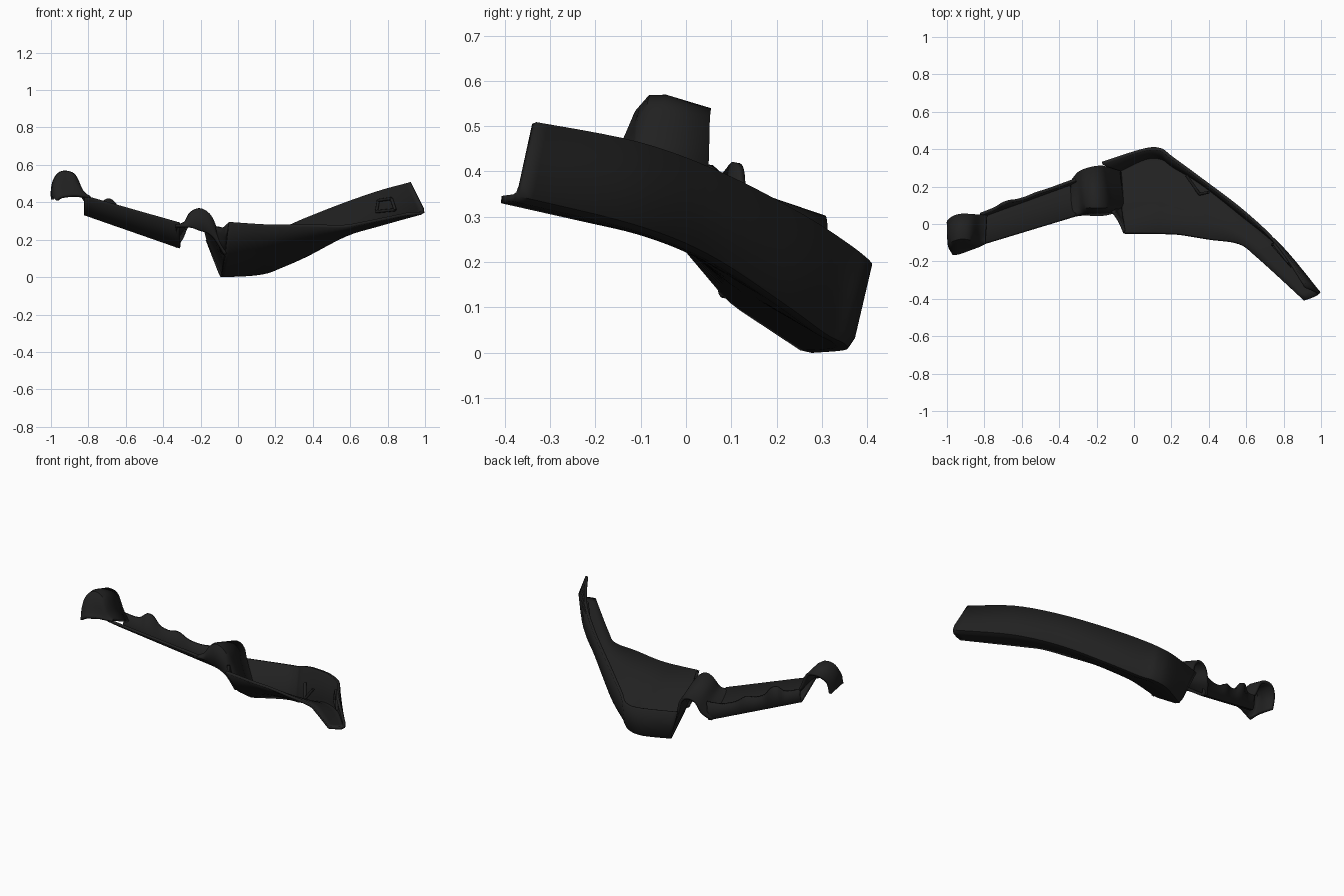
import bpy, bmesh, math
from mathutils import Vector

cube = bpy.data.objects.get("Cube")
if cube:
    bpy.data.objects.remove(cube)

black = bpy.data.materials.new("matte black plastic")
black.use_nodes = True
colour = (0.015, 0.015, 0.015, 1)
black.diffuse_color = colour
bsdf = next(n for n in black.node_tree.nodes if n.type == 'BSDF_PRINCIPLED')
bsdf.inputs["Base Color"].default_value = colour
bsdf.inputs["Roughness"].default_value = 0.6


def spline(a, b, c, d, t):
    """Point on the smooth curve between b and c."""
    return 0.5 * (2 * b + (c - a) * t + (2 * a - 5 * b + 4 * c - d) * t * t
                  + (3 * b - a - 3 * c + d) * t ** 3)


def soften(row, r):
    """Round the inner corners of one cross-section."""
    out = [row[0]]
    for a, b, c in zip(row, row[1:], row[2:]):
        p = b + (a - b) * min(0.45, r / max((a - b).length, 1e-4))
        q = b + (c - b) * min(0.45, r / max((c - b).length, 1e-4))
        out += [p, (p + q) / 4 + b / 2, q]
    return out + [row[-1]]


def shell(name, rows, radius=0.03, steps=6, thickness=0.016):
    """Loft a thin shell through cross-sections."""
    rows = [[Vector(p) for p in row] for row in rows]
    n, dense = len(rows), []
    for i in range(n - 1):
        quad = [rows[max(0, min(n - 1, i + k))] for k in (-1, 0, 1, 2)]
        dense += [[spline(*pts, s / steps) for pts in zip(*quad)] for s in range(steps)]
    dense.append(rows[-1])
    bm = bmesh.new()
    grid = [[bm.verts.new(p) for p in soften(row, radius)] for row in dense]
    for r0, r1 in zip(grid, grid[1:]):
        for j in range(len(r0) - 1):
            bm.faces.new((r0[j], r1[j], r1[j + 1], r0[j + 1]))
    bmesh.ops.recalc_face_normals(bm, faces=bm.faces)
    mesh = bpy.data.meshes.new(name)
    bm.to_mesh(mesh)
    bm.free()
    ob = bpy.data.objects.new(name, mesh)
    bpy.context.collection.objects.link(ob)
    mesh.materials.append(black)
    solid = ob.modifiers.new("thickness", 'SOLIDIFY')
    solid.thickness, solid.offset = thickness, 0
    finish(ob)


def finish(ob):
    bpy.ops.object.select_all(action='DESELECT')
    ob.select_set(True)
    bpy.context.view_layer.objects.active = ob
    bpy.ops.object.shade_smooth_by_angle(angle=math.radians(40))


# Wide panel: front edge, floor middle, floor back, wall rim
shell("wide_panel", [
    [(-.05, -.047, .29), (-.07, .10, .115), (-.09, .28, -.004), (-.17, .325, .20)],
    [(.08, -.048, .28), (.09, .13, .13), (.06, .352, .002), (.05, .395, .195)],
    [(.17, -.05, .275), (.17, .12, .145), (.15, .352, .015), (.14, .398, .205)],
    [(.25, -.055, .275), (.25, .10, .165), (.21, .31, .037), (.20, .355, .24)],
    [(.40, -.08, .275), (.38, .07, .193), (.36, .22, .102), (.35, .245, .31)],
    [(.56, -.105, .272), (.55, -.01, .235), (.58, .05, .215), (.58, .07, .40)],
    [(.66, -.18, .287), (.71, -.13, .277), (.785, -.12, .282), (.768, -.11, .465)],
    [(.908, -.408, .338), (.95, -.395, .34), (1.0, -.37, .343), (.918, -.335, .507)],
])

# Upturned lip closing the gap between panel and bridge
shell("bridge_gusset", [
    [(-.05, -.047, .29), (-.065, .035, .20), (-.07, .10, .12)],
    [(-.08, .02, .265), (-.09, .05, .215), (-.085, .10, .13)],
    [(-.115, .07, .27), (-.105, .075, .22), (-.09, .10, .14)],
], radius=.02, steps=3)

# Arched bridge joining the panel to the arm: front skirt, shoulder, back edge
shell("arched_bridge", [
    [(-.07, .075, .125), (-.06, .10, .12), (-.075, .28, .01)],
    [(-.12, .06, .20), (-.11, .09, .25), (-.155, .305, .185)],
    [(-.16, .052, .235), (-.148, .085, .335), (-.18, .31, .265)],
    [(-.205, .05, .25), (-.20, .085, .37), (-.22, .305, .295)],
    [(-.245, .052, .265), (-.25, .085, .35), (-.27, .29, .275)],
    [(-.28, .05, .27), (-.285, .075, .295), (-.30, .27, .21)],
    [(-.335, .038, .275), (-.335, .05, .275), (-.335, .225, .16)],
])

# Narrow arm: sloping floor with a wavy back wall (t, wall height, lean)
arm = []
for t, h, lean in [(0, .12, .012), (.15, .09, .012), (.3, .085, .012), (.42, .105, .015),
                   (.52, .09, .012), (.62, .095, .016), (.70, .13, .025), (.77, .13, .025),
                   (.85, .09, .015), (1, .085, .012)]:
    x = -.31 - .51 * t
    low = Vector((x, .225 - .185 * t, .152 + .178 * t))
    arm.append([(x, .045 - .155 * t, .285 + .145 * t), low, low + Vector((0, lean, h))])
shell("narrow_arm", arm, radius=.02, steps=4)

# End hook: front lip, skirt base, rounded shoulder, back edge
shell("end_hook", [
    [(-.79, -.10, .425), (-.795, -.097, .428), (-.80, -.09, .43), (-.79, .045, .37)],
    [(-.83, -.118, .43), (-.833, -.11, .44), (-.835, -.10, .465), (-.83, .05, .43)],
    [(-.87, -.133, .435), (-.873, -.118, .45), (-.875, -.09, .55), (-.87, .052, .515)],
    [(-.915, -.15, .432), (-.917, -.13, .45), (-.92, -.083, .573), (-.92, .053, .532)],
    [(-.945, -.158, .425), (-.95, -.139, .45), (-.96, -.093, .56), (-.96, .043, .522)],
    [(-.962, -.16, .415), (-.972, -.14, .435), (-.985, -.11, .51), (-.99, .02, .485)],
    [(-.965, -.157, .41), (-.977, -.138, .42), (-.99, -.115, .435), (-.993, .0, .415)],
], radius=.04)


def rib(name, start, end, radius=.008):
    """Small raised rod between two points."""
    a, b = Vector(start), Vector(end)
    bpy.ops.mesh.primitive_cylinder_add(vertices=10, radius=radius, depth=(b - a).length,
                                        location=(a + b) / 2)
    ob = bpy.context.object
    ob.name = name
    ob.rotation_euler = (b - a).to_track_quat('Z', 'Y').to_euler()
    ob.data.materials.append(black)
    finish(ob)


# Small clip ribs on the inner side of the wall
clip = [(.75, -.11, .41), (.82, -.20, .42), (.84, -.225, .36), (.74, -.11, .35)]
for i in range(4):
    rib("outer_clip_rib", clip[i], clip[(i + 1) % 4])
for a, b in [((.28, .26, .19), (.35, .16, .15)), ((.35, .16, .15), (.40, .17, .22))]:
    rib("inner_clip_rib", a, b)
